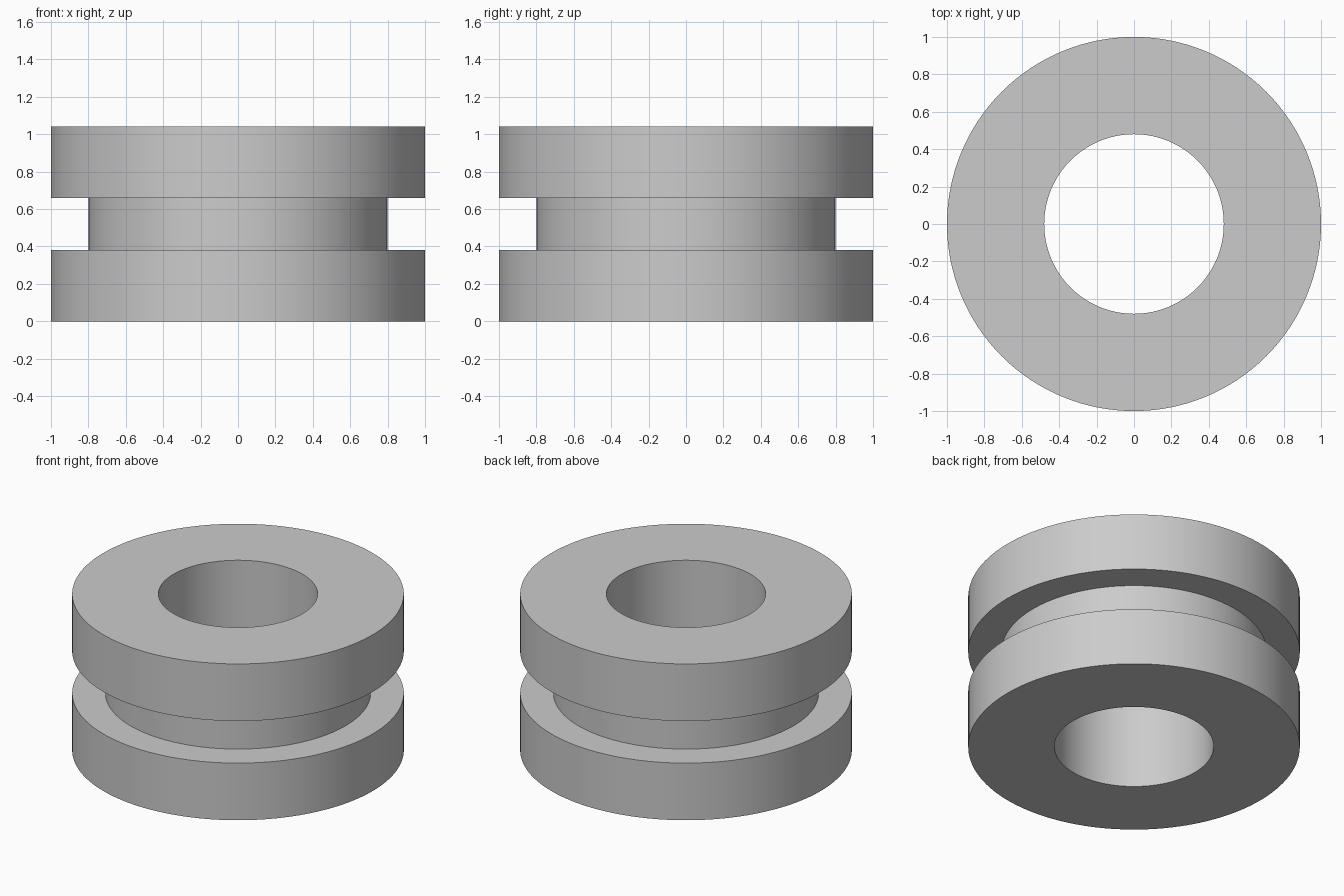
import bpy
import bmesh
import math

cube = bpy.data.objects.get("Cube")
if cube:
    bpy.data.objects.remove(cube, do_unlink=True)

# Single grey material
grey = bpy.data.materials.new("plain_grey")
grey.use_nodes = True
colour = (0.6, 0.6, 0.6, 1)
grey.diffuse_color = colour
grey.node_tree.nodes["Principled BSDF"].inputs["Base Color"].default_value = colour

# Dimensions
SEGMENTS = 128
BORE, GROOVE, FLANGE = 0.48, 0.8, 1.0
HEIGHT, FLANGE_HEIGHT = 1.04, 0.38


def lathe(name, profile):
    """Revolve a closed (radius, z) profile around the z axis."""
    bm = bmesh.new()
    verts = [bm.verts.new((r, 0, z)) for r, z in profile]
    edges = [bm.edges.new((v, verts[i - 1])) for i, v in enumerate(verts)]
    bmesh.ops.spin(bm, geom=verts + edges, cent=(0, 0, 0), axis=(0, 0, 1),
                   angle=math.tau, steps=SEGMENTS, use_merge=True)
    bmesh.ops.remove_doubles(bm, verts=bm.verts, dist=0.0001)
    bmesh.ops.recalc_face_normals(bm, faces=bm.faces)
    mesh = bpy.data.meshes.new(name)
    bm.to_mesh(mesh)
    bm.free()
    mesh.materials.append(grey)
    obj = bpy.data.objects.new(name, mesh)
    bpy.context.collection.objects.link(obj)
    return obj


# Grooved ring: two flanges joined by a narrower neck, with a straight bore
lower = [(BORE, 0), (FLANGE, 0), (FLANGE, FLANGE_HEIGHT), (GROOVE, FLANGE_HEIGHT)]
upper = [(r, HEIGHT - z) for r, z in reversed(lower)]
ring = lathe("grooved_ring", lower + upper)

# Smooth walls with crisp rims
bpy.ops.object.select_all(action="DESELECT")
ring.select_set(True)
bpy.context.view_layer.objects.active = ring
bpy.ops.object.shade_smooth_by_angle(angle=math.radians(30))
